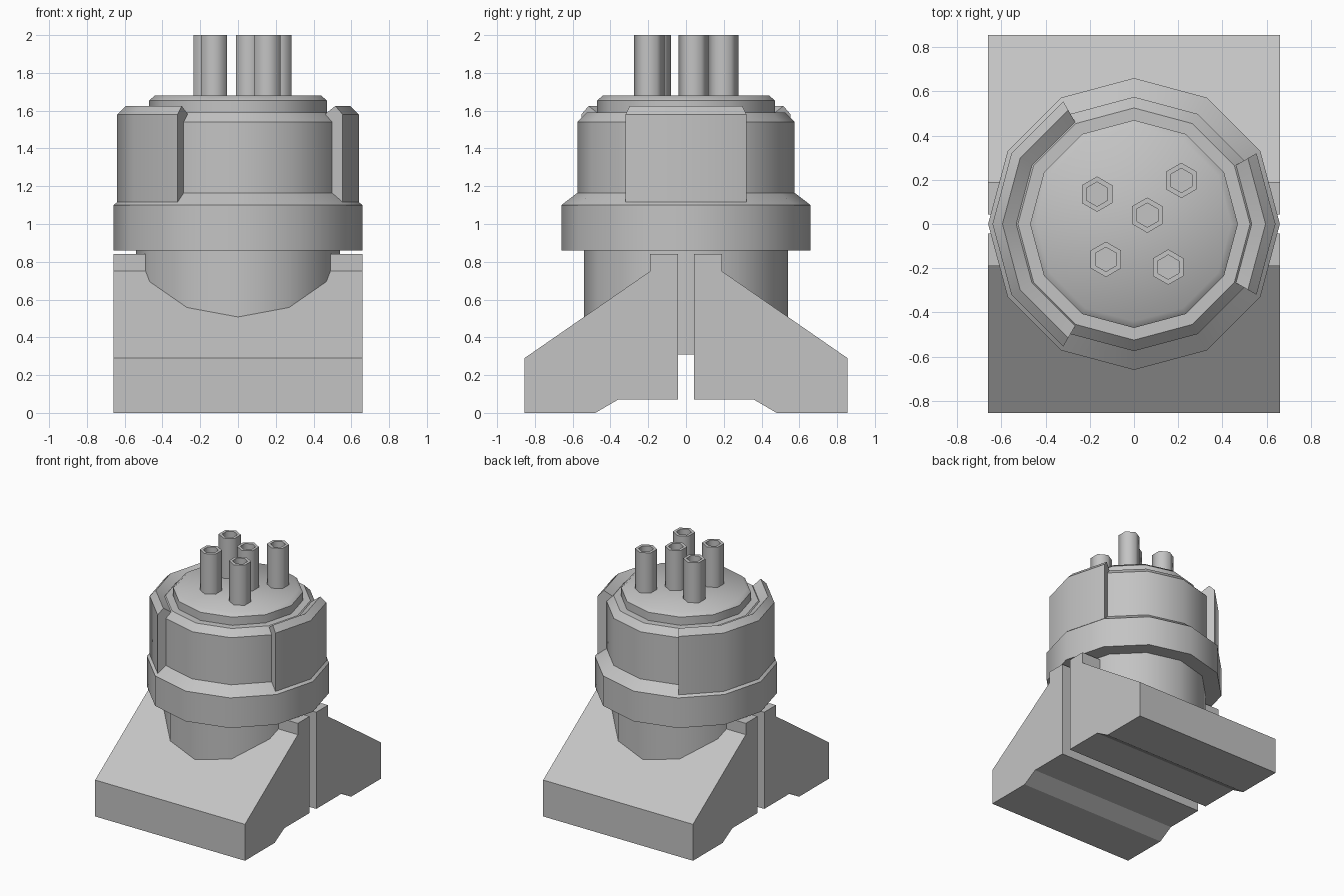
import bpy
import bmesh
from math import cos, sin, radians

if "Cube" in bpy.data.objects:
    bpy.data.objects.remove(bpy.data.objects["Cube"])

grey = bpy.data.materials.new("plain grey")
grey.use_nodes = True
COLOUR = (0.55, 0.55, 0.55, 1)
grey.diffuse_color = COLOUR
grey.node_tree.nodes["Principled BSDF"].inputs["Base Color"].default_value = COLOUR


def finish(name, bm, smooth=None):
    bmesh.ops.recalc_face_normals(bm, faces=bm.faces)
    mesh = bpy.data.meshes.new(name)
    bm.to_mesh(mesh)
    bm.free()
    mesh.materials.append(grey)
    obj = bpy.data.objects.new(name, mesh)
    bpy.context.collection.objects.link(obj)
    if smooth:
        bpy.ops.object.select_all(action="DESELECT")
        obj.select_set(True)
        bpy.context.view_layer.objects.active = obj
        bpy.ops.object.shade_smooth_by_angle(angle=radians(smooth))
    return obj


def sweep(name, profile, angles, full=True, loop=False, centre=(0, 0), smooth=35):
    """Turn an (r, z) profile through the angles; close it with flat ends."""
    bm = bmesh.new()
    cuts = [[bm.verts.new((centre[0] + r * cos(radians(a)),
                           centre[1] + r * sin(radians(a)), z))
             for r, z in profile] for a in angles]
    n, m = len(cuts), len(profile)
    for i in range(n if full else n - 1):
        a, b = cuts[i], cuts[(i + 1) % n]
        for j in range(m if loop else m - 1):
            k = (j + 1) % m
            bm.faces.new((a[j], b[j], b[k], a[k]))
    if full and not loop:
        bm.faces.new([c[0] for c in cuts])
        bm.faces.new([c[-1] for c in cuts])
    elif not full:
        bm.faces.new(cuts[0])
        bm.faces.new(cuts[-1])
    return finish(name, bm, smooth)


# Two mirrored base blocks, leaving a slot between them
block = [(0.0425, 0.07), (0.0425, 0.84), (0.19, 0.84), (0.19, 0.75),
         (0.855, 0.29), (0.855, 0), (0.48, 0), (0.36, 0.07)]
for name, side in (("front_base_block", -1), ("back_base_block", 1)):
    bm = bmesh.new()
    ends = [[bm.verts.new((x, side * y, z)) for y, z in block] for x in (-0.66, 0.66)]
    for end in ends:
        bm.faces.new(end)
    for i in range(len(block)):
        k = (i + 1) % len(block)
        bm.faces.new((ends[0][i], ends[0][k], ends[1][k], ends[1][i]))
    finish(name, bm)

# Twelve-sided column: stem, collar, drum and lid
twelve = range(0, 360, 30)
sweep("stem", [(0.54, 0.31), (0.54, 0.86)], twelve)
sweep("collar", [(0.66, 0.86), (0.66, 1.10), (0.575, 1.165)], twelve)
sweep("drum", [(0.575, 1.165), (0.575, 1.54), (0.525, 1.59)], twelve)
sweep("lid", [(0.47, 1.59), (0.47, 1.655), (0.44, 1.68)], twelve, smooth=45)

# Curved side plates with a ridged top
plate = [(0.53, 1.11), (0.64, 1.11), (0.64, 1.58), (0.595, 1.625), (0.53, 1.58)]
sweep("left_side_plate", plate, range(-30, 31, 30), full=False, loop=True)
sweep("right_side_plate", plate, range(120, 241, 30), full=False, loop=True)

# Hollow hexagonal pins
pin = [(0.08, 1.67), (0.08, 2.0), (0.055, 2.0), (0.055, 1.69)]
spots = [(-0.167, 0.135), (0.214, 0.197), (0.06, 0.04), (-0.127, -0.16), (0.155, -0.195)]
for i, spot in enumerate(spots):
    sweep(f"pin_{i + 1}", pin, range(30, 390, 60), centre=spot, smooth=65)
